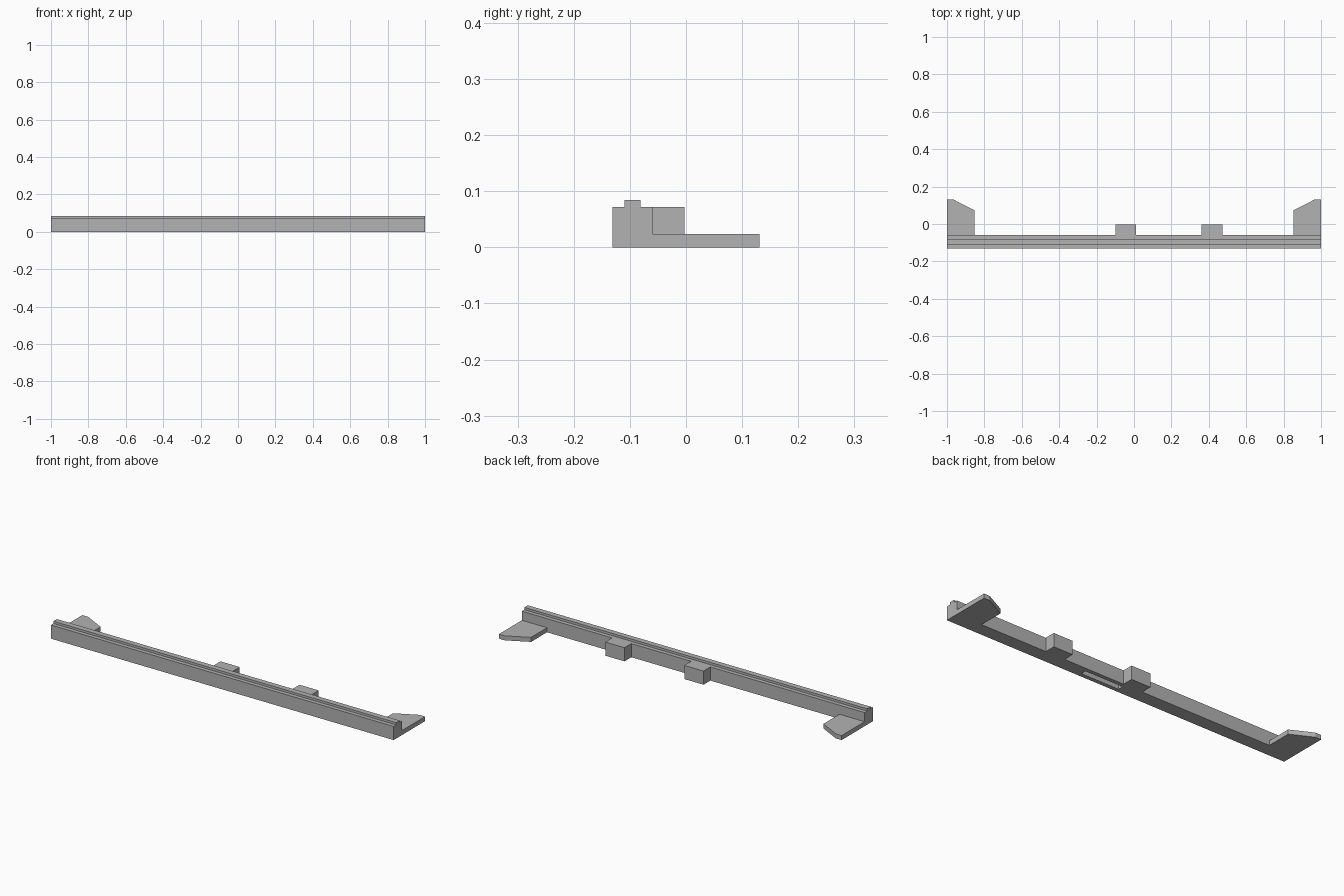
import bpy
import bmesh
from mathutils import Vector

if "Cube" in bpy.data.objects:
    bpy.data.objects.remove(bpy.data.objects["Cube"], do_unlink=True)

GREY = (0.45, 0.45, 0.45, 1.0)
grey = bpy.data.materials.new("plain_grey")
grey.use_nodes = True
grey.diffuse_color = GREY
grey.node_tree.nodes["Principled BSDF"].inputs["Base Color"].default_value = GREY


def prism(name, points, push):
    """Extrude a flat outline along a vector into a closed solid."""
    bm = bmesh.new()
    face = bm.faces.new([bm.verts.new(p) for p in points])
    out = bmesh.ops.extrude_face_region(bm, geom=[face], use_keep_orig=True)
    moved = [v for v in out["geom"] if isinstance(v, bmesh.types.BMVert)]
    bmesh.ops.translate(bm, verts=moved, vec=Vector(push))
    bmesh.ops.recalc_face_normals(bm, faces=bm.faces)
    mesh = bpy.data.meshes.new(name)
    bm.to_mesh(mesh)
    bm.free()
    mesh.materials.append(grey)
    obj = bpy.data.objects.new(name, mesh)
    bpy.context.collection.objects.link(obj)
    return obj


def slab(name, x0, x1, y0, y1, z0, z1):
    outline = [(x0, y0, z0), (x1, y0, z0), (x1, y1, z0), (x0, y1, z0)]
    return prism(name, outline, (0, 0, z1 - z0))


FRONT, BACK = -0.131, -0.06
RIDGE_FRONT, RIDGE_BACK = -0.11, -0.081
TOP, RIDGE_TOP, TAB_TOP = 0.072, 0.084, 0.024

# Long rail with a raised ridge along its top
section = [(FRONT, 0), (BACK, 0), (BACK, TOP), (RIDGE_BACK, TOP),
           (RIDGE_BACK, RIDGE_TOP), (RIDGE_FRONT, RIDGE_TOP),
           (RIDGE_FRONT, TOP), (FRONT, TOP)]
rail = prism("rail", [(-1, y, z) for y, z in section], (2, 0, 0))

# Slot cut in the underside
cutter = slab("slot_cutter", 0.0, 0.22, RIDGE_FRONT, RIDGE_BACK, -0.02, 0.024)
cutter.hide_render = True
cut = rail.modifiers.new("slot", "BOOLEAN")
cut.operation = "DIFFERENCE"
cut.solver = "EXACT"
cut.object = cutter
bpy.context.view_layer.objects.active = rail
bpy.ops.object.modifier_apply(modifier=cut.name)
bpy.data.objects.remove(cutter, do_unlink=True)

# Two blocks on the back
for name, x in (("middle_block", -0.10), ("left_block", 0.361)):
    slab(name, x, x + 0.112, BACK, -0.003, 0, TOP)

# Thin end tabs with a slanted inner corner
tab = [(0.853, BACK), (1, BACK), (1, 0.131), (0.966, 0.131), (0.853, 0.073)]
for name, side in (("left_tab", 1), ("right_tab", -1)):
    prism(name, [(side * x, y, 0) for x, y in tab], (0, 0, TAB_TOP))
